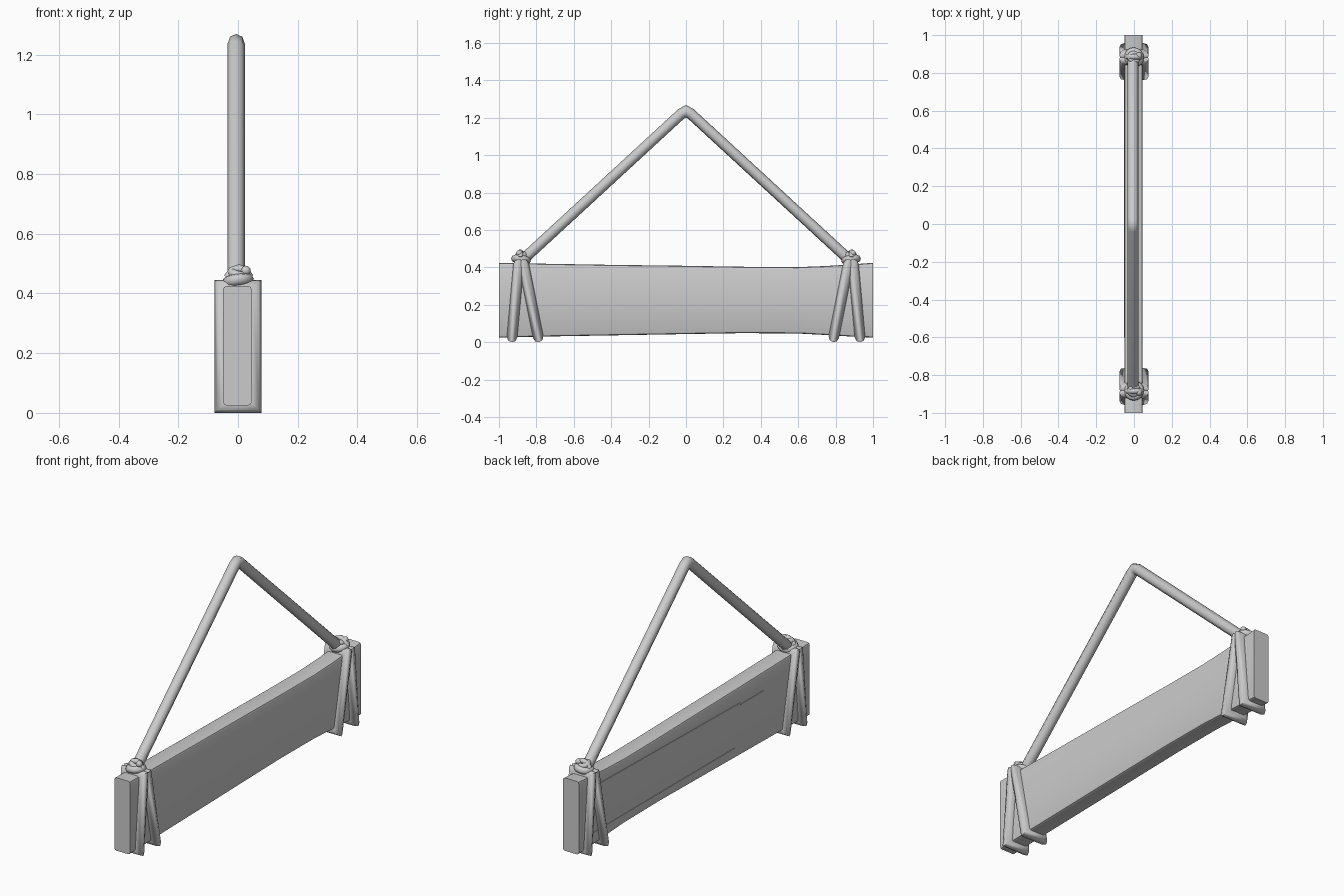
import bpy, bmesh, math
from mathutils import Vector, Matrix

old = bpy.data.objects.get("Cube")
if old:
    bpy.data.objects.remove(old, do_unlink=True)

# Single pale grey colour
grey = bpy.data.materials.new("pale grey")
grey.use_nodes = True
grey.diffuse_color = (0.6, 0.6, 0.6, 1)
grey.node_tree.nodes["Principled BSDF"].inputs["Base Color"].default_value = (0.6, 0.6, 0.6, 1)


def finish(name, bm, angle):
    bmesh.ops.recalc_face_normals(bm, faces=bm.faces)
    mesh = bpy.data.meshes.new(name)
    bm.to_mesh(mesh)
    bm.free()
    mesh.materials.append(grey)
    obj = bpy.data.objects.new(name, mesh)
    bpy.context.collection.objects.link(obj)
    bpy.ops.object.select_all(action='DESELECT')
    obj.select_set(True)
    bpy.context.view_layer.objects.active = obj
    bpy.ops.object.shade_smooth_by_angle(angle=math.radians(angle))
    return obj


def skin(bm, rings, closed):
    """Join equal rings of vertices with quads."""
    n = len(rings[0])
    pairs = list(zip(rings, rings[1:]))
    if closed:
        pairs.append((rings[-1], rings[0]))
    else:
        bm.faces.new(rings[0])
        bm.faces.new(rings[-1])
    for a, b in pairs:
        for i in range(n):
            j = (i + 1) % n
            bm.faces.new((a[i], a[j], b[j], b[i]))


def tube(name, path, radius, normal, closed=False, sides=8, angle=50):
    """Rope along a flat path, mitred at every corner; normal is the path's plane."""
    pts, normal = [Vector(p) for p in path], Vector(normal).normalized()
    bm, rings, n = bmesh.new(), [], len(path)
    for i, p in enumerate(pts):
        before = pts[i - 1] if closed or i else p * 2 - pts[1]
        after = pts[(i + 1) % n] if closed or i < n - 1 else p * 2 - pts[i - 1]
        d1, d2 = (p - before).normalized(), (after - p).normalized()
        tangent = (d1 + d2).normalized()
        across = tangent.cross(normal) / max(tangent.dot(d1), 0.4)
        turns = [math.tau * k / sides for k in range(sides)]
        rings.append([bm.verts.new(p + radius * (across * math.cos(t) + normal * math.sin(t)))
                      for t in turns])
    skin(bm, rings, closed)
    return finish(name, bm, angle)


# Plank: chamfered section swept along y, with a gentle waist
bm, rings = bmesh.new(), []
steps = [(-1, .025, .425), (-.75, .031, .42), (-.4, .037, .414), (0, .044, .409),
         (.3, .049, .404), (.6, .047, .402), (.75, .039, .408), (.88, .031, .416), (1, .025, .425)]
c = 0.012
for y, low, high in steps:
    mid, half = (low + high) / 2, (high - low) / 2
    section = []
    for sx, sz in ((1, 1), (-1, 1), (-1, -1), (1, -1)):
        corner = [(sx * .048, mid + sz * (half - c)),
                  (sx * (.048 - c * .3), mid + sz * (half - c * .3)),
                  (sx * (.048 - c), mid + sz * half)]
        section += corner if sx * sz > 0 else corner[::-1]
    rings.append([bm.verts.new((x - .002, y, z)) for x, z in section])
skin(bm, rings, False)
finish("plank", bm, 40)

# Fine raised grain lines on one side of the plank
for name, y1, z1, y2, z2 in (("upper_grain", .88, .35, -.4, .325),
                             ("upper_grain_tail", -.4, .315, -.6, .315),
                             ("lower_grain", .92, .10, -.35, .095)):
    bm = bmesh.new()
    length = math.hypot(y2 - y1, z2 - z1)
    place = (Matrix.Translation((-.051, (y1 + y2) / 2, (z1 + z2) / 2))
             @ Matrix.Rotation(math.atan2(z1 - z2, y1 - y2), 4, 'X')
             @ Matrix.Diagonal((.004, length, .003, 1)))
    bmesh.ops.create_cube(bm, size=1, matrix=place)
    finish(name, bm, 30)

# Hanging rope with a small rounded bend at the peak
tube("hanging_rope", [(-.006, -.885, .43), (-.006, -.025, 1.222), (-.006, 0, 1.236),
                      (-.006, .025, 1.222), (-.006, .885, .43)], .029, (1, 0, 0), angle=70)

for end, side in (("front", -1), ("back", 1)):
    # Two rope loops splayed around the plank
    for part, top, bottom in (("outer", .895, .93), ("inner", .868, .79)):
        a, b = Vector((0, side * top, .417)), Vector((0, side * bottom, .028))
        x = Vector((.05, 0, 0))
        tube(f"{end}_{part}_loop", [a + x, b + x, b - x, a - x], .028,
             (a - b).cross(x), closed=True)

    # Knot: two tilted wraps, a crossing strand and a tucked end
    for part, height, size, thick, lean, roll in (("lower", .442, .033, .020, 8, -8),
                                                  ("upper", .466, .021, .015, -14, 14)):
        spin = (Matrix.Rotation(math.radians(lean * side), 3, 'X')
                @ Matrix.Rotation(math.radians(roll), 3, 'Y'))
        centre = Vector((0, side * .882, height))
        ring = [centre + spin @ Vector((size * math.cos(t), size * math.sin(t), 0))
                for t in (math.tau * k / 16 for k in range(16))]
        tube(f"{end}_knot_{part}_wrap", ring, thick, spin @ Vector((0, 0, 1)), closed=True)
    y = side * .885
    tube(f"{end}_knot_strand", [(-.035, y, .452), (-.018, y, .476), (.004, y, .483),
                                (.024, y, .476), (.04, y, .452)], .014, (0, 1, 0))
    bm = bmesh.new()
    bmesh.ops.create_icosphere(bm, subdivisions=2, radius=.017,
                               matrix=Matrix.Translation((.026, side * .892, .476)))
    finish(f"{end}_knot_end", bm, 60)
